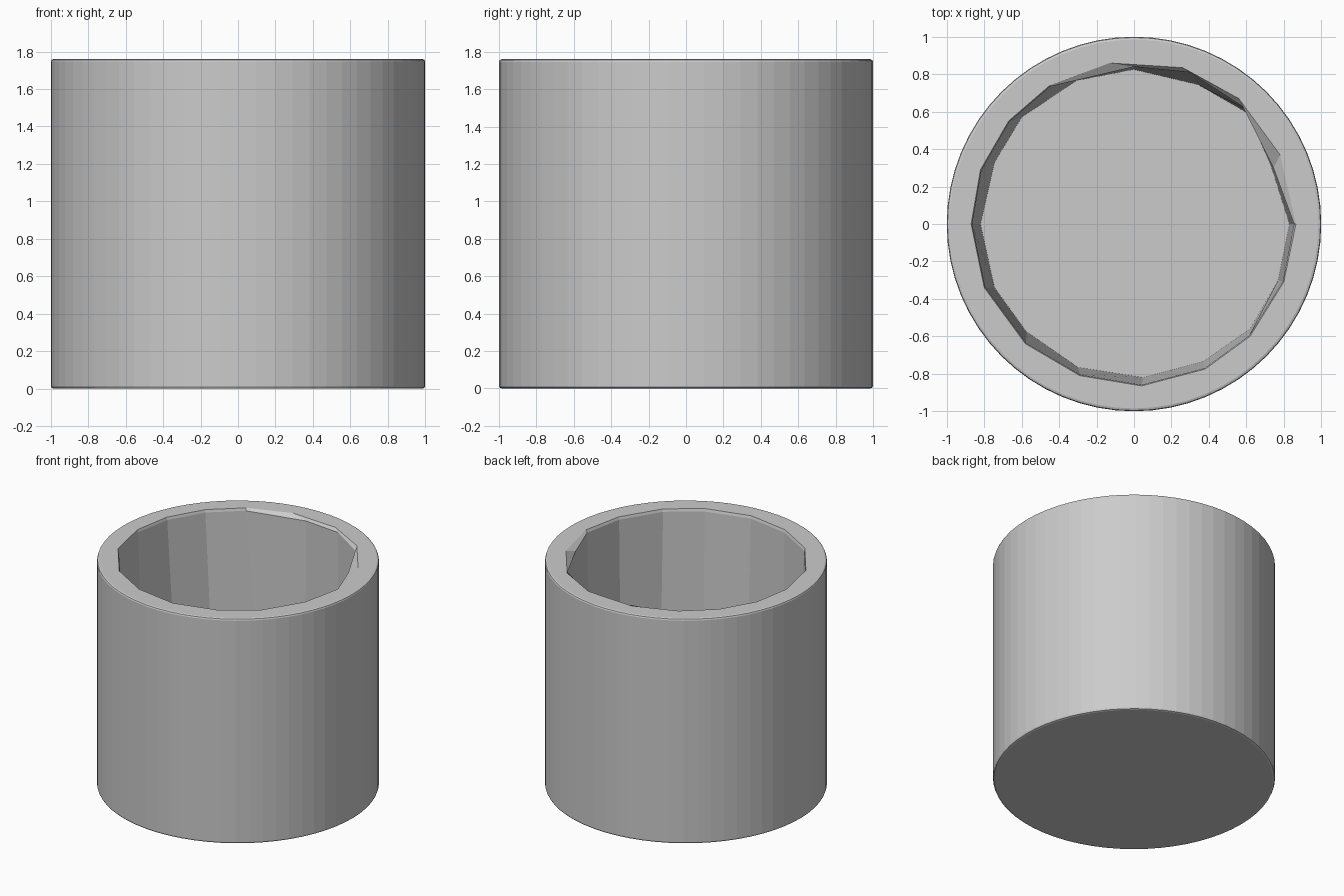
import bpy, bmesh, math

if "Cube" in bpy.data.objects:
    bpy.data.objects.remove(bpy.data.objects["Cube"])

SEG = 64
HEIGHT = 1.76
FLOOR = 0.15

# Uneven hand-cut opening: rim outline, wall top and wall foot (counter-clockwise)
RIM = [(.865, 0), (.78, .37), (.56, .67), (.26, .835), (-.13, .86), (-.45, .74),
       (-.67, .55), (-.82, .29), (-.87, 0), (-.8, -.34), (-.58, -.64),
       (-.29, -.81), (.04, -.865), (.38, -.775), (.62, -.6), (.8, -.31)]
FOOT = [(.83, 0), (.735, .3), (.61, .59), (.34, .745), (0, .825), (-.31, .765),
        (-.6, .57), (-.745, .33), (-.82, 0), (-.745, -.34), (-.575, -.575),
        (-.3, -.765), (.05, -.82), (.37, -.735), (.62, -.56), (.77, -.3)]
WALL = [(x * .993, y * .993) for x, y in RIM]
WALL[0:5] = [(.855, 0), (.745, .3), (.63, .595), (.3, .81), (0, .84)]

bm = bmesh.new()


def ring(points, z):
    return [bm.verts.new((x, y, z)) for x, y in points]


def circle(r):
    return [(r * math.cos(math.tau * i / SEG), r * math.sin(math.tau * i / SEG))
            for i in range(SEG)]


def join(a, b):
    """Skin two rings; ring a may have a whole multiple of ring b's points."""
    n, k = len(a), len(a) // len(b)
    for i in range(n):
        j = (i + 1) % n
        p, q = b[(i + k // 2) // k % len(b)], b[(i + 1 + k // 2) // k % len(b)]
        bm.faces.new((a[i], a[j], p) if p == q else (a[i], a[j], q, p))


# Outer shell with small rounded edges, then over the rim and down the cavity
rings = [ring(circle(r), z) for r, z in
         [(.985, 0), (.996, .004), (1, .014), (1, HEIGHT - .014),
          (.996, HEIGHT - .004), (.985, HEIGHT)]]
rings += [ring(RIM, HEIGHT), ring(WALL, HEIGHT - .02), ring(FOOT, FLOOR)]
for lower, upper in zip(rings, rings[1:]):
    join(lower, upper)

# Underside and cavity floor
bm.faces.new(rings[0][::-1])
bm.faces.new(rings[-1])
bmesh.ops.recalc_face_normals(bm, faces=bm.faces[:])

mesh = bpy.data.meshes.new("cup")
bm.to_mesh(mesh)
bm.free()
cup = bpy.data.objects.new("cup", mesh)
bpy.context.collection.objects.link(cup)
